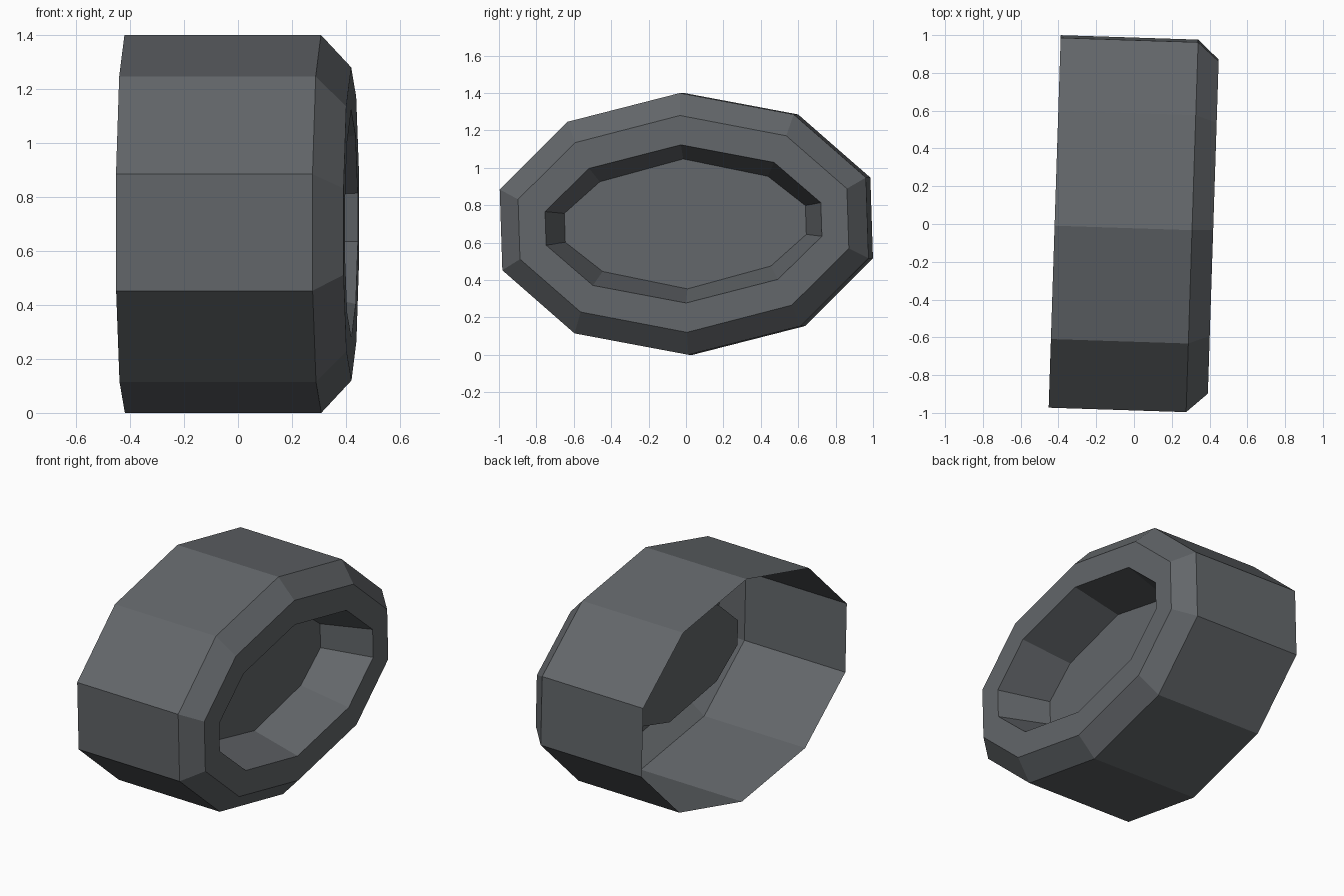
import bpy
import bmesh
from math import radians
from mathutils import Matrix

cube = bpy.data.objects.get("Cube")
if cube:
    bpy.data.objects.remove(cube, do_unlink=True)

grey = bpy.data.materials.new("dark grey")
colour = (0.125, 0.135, 0.145, 1)
grey.diffuse_color = colour
grey.use_nodes = True
grey.node_tree.nodes["Principled BSDF"].inputs["Base Color"].default_value = colour


def decagon(top, shoulder, side):
    """Ten-sided ring, counter-clockwise from +x, from one quarter of its corners."""
    (sy, sz), (ey, ez) = shoulder, side
    upper = [(ey, ez), (sy, sz), (0, top), (-sy, sz), (-ey, ez)]
    return upper + [(-y, -z) for y, z in upper]


# Rings along the axis: open rim, bevel start, front face, recess mouth, recess floor
outer = decagon(0.70, (0.605, 0.566), (0.98, 0.216))
front = decagon(0.58, (0.565, 0.453), (0.88, 0.16))
mouth = decagon(0.423, (0.495, 0.313), (0.738, 0.09))
floor = decagon(0.3475, (0.45, 0.24), (0.645, 0.077))
stations = [(-0.42, outer), (0.308, outer), (0.42, front), (0.42, mouth), (0.11, floor)]

# Shell: bridge the rings, leave the back open, cap the recess floor
bm = bmesh.new()
rings = [[bm.verts.new((x, y, z)) for y, z in ring] for x, ring in stations]
for a, b in zip(rings, rings[1:]):
    for i in range(len(a)):
        j = (i + 1) % len(a)
        bm.faces.new((a[i], a[j], b[j], b[i]))
bm.faces.new(rings[-1])

# Slight roll and turn of the whole shell
bm.transform(Matrix.Translation((0, 0, 0.70))
             @ Matrix.Rotation(radians(-1.86), 4, 'Z')
             @ Matrix.Rotation(radians(1.86), 4, 'X'))

mesh = bpy.data.meshes.new("recessed_shell")
bm.to_mesh(mesh)
bm.free()
mesh.materials.append(grey)
shell = bpy.data.objects.new("recessed_shell", mesh)
bpy.context.collection.objects.link(shell)
